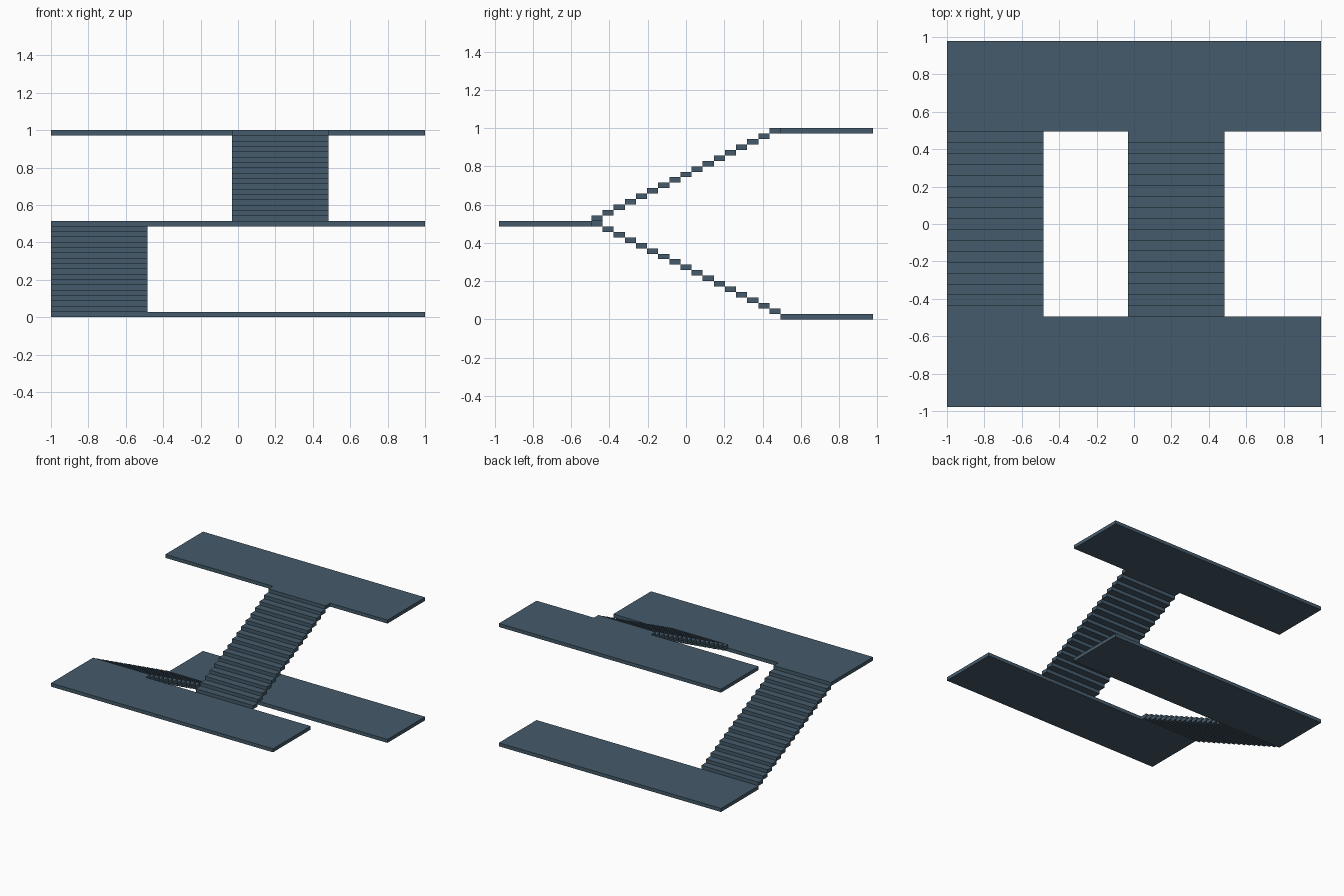
import bpy, bmesh
from mathutils import Matrix, Vector

if "Cube" in bpy.data.objects:
    bpy.data.objects.remove(bpy.data.objects["Cube"])

STEPS = 17
T = 1 / 35                 # slab thickness and step rise
Y_IN, Y_OUT = 0.494, 0.978  # inner and outer platform edges
RUN = 2 * Y_IN / STEPS

# Slate blue finish shared by every part
slate = bpy.data.materials.new("slate_blue")
slate.diffuse_color = (0.06, 0.105, 0.145, 1)
slate.use_nodes = True
slate.node_tree.nodes["Principled BSDF"].inputs["Base Color"].default_value = slate.diffuse_color


def boxes(name, spans):
    """One object made of boxes given as (min corner, max corner)."""
    bm = bmesh.new()
    for lo, hi in spans:
        lo, hi = Vector(lo), Vector(hi)
        bmesh.ops.create_cube(bm, size=1, matrix=Matrix.LocRotScale(
            (lo + hi) / 2, None, hi - lo))
    mesh = bpy.data.meshes.new(name)
    bm.to_mesh(mesh)
    bm.free()
    mesh.materials.append(slate)
    obj = bpy.data.objects.new(name, mesh)
    bpy.context.collection.objects.link(obj)


def platform(name, y0, y1, level):
    boxes(name, [((-1, y0, level * T), (1, y1, (level + 1) * T))])


def flight(name, x0, x1, y_start, direction, level):
    """Floating treads, each one rise above the one before."""
    spans = []
    for i in range(STEPS):
        a = y_start + direction * i * RUN
        b = a + direction * RUN
        z = (level + i + 1) * T
        spans.append(((x0, min(a, b), z), (x1, max(a, b), z + T)))
    boxes(name, spans)


# Floor platforms and the half-height landing
platform("lower_platform", Y_IN, Y_OUT, 0)
platform("middle_landing", -Y_OUT, -Y_IN, STEPS)
platform("upper_platform", Y_IN, Y_OUT, 2 * STEPS)

# Stair flights running in opposite directions
flight("lower_flight", -1.0, -0.484, Y_IN, -1, 0)
flight("upper_flight", -0.032, 0.483, -Y_IN, 1, STEPS)
